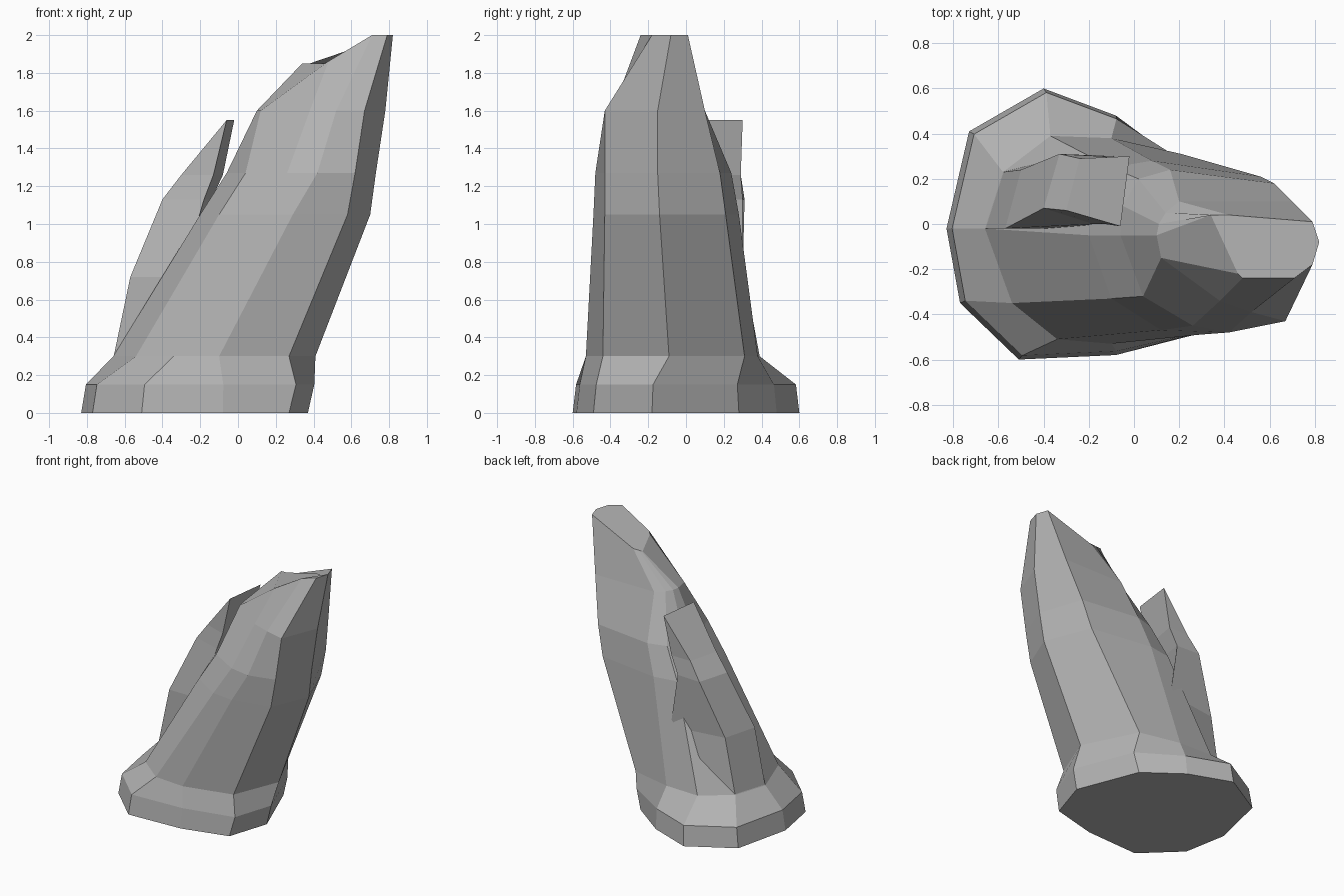
import bpy
import bmesh

cube = bpy.data.objects.get("Cube")
if cube:
    bpy.data.objects.remove(cube, do_unlink=True)


def make_material(name, colour):
    material = bpy.data.materials.new(name)
    material.use_nodes = True
    material.diffuse_color = colour
    shader = material.node_tree.nodes["Principled BSDF"]
    shader.inputs["Base Color"].default_value = colour
    shader.inputs["Roughness"].default_value = 0.9
    return material


def at_height(outline, z):
    """Lay a plan outline flat at one height."""
    return [(x, y, z) for x, y in outline]


def tilted(outline, x_start, z_start, slope, z_max):
    """Lay a plan outline on a plane that climbs towards +x."""
    return [(x, y, min(z_max, z_start + slope * max(0, x - x_start)))
            for x, y in outline]


def loft(name, rings, material):
    """Join matching outlines into one closed, faceted solid."""
    bm = bmesh.new()
    loops = [[bm.verts.new(point) for point in ring] for ring in rings]
    count = len(loops[0])
    for lower, upper in zip(loops, loops[1:]):
        for i in range(count):
            j = (i + 1) % count
            bm.faces.new((lower[i], lower[j], upper[j], upper[i]))
    bm.faces.new(loops[0][::-1])
    bm.faces.new(loops[-1])
    bmesh.ops.remove_doubles(bm, verts=bm.verts[:], dist=0.002)
    bmesh.ops.recalc_face_normals(bm, faces=bm.faces[:])
    mesh = bpy.data.meshes.new(name)
    bm.to_mesh(mesh)
    bm.free()
    mesh.materials.append(material)
    rock = bpy.data.objects.new(name, mesh)
    bpy.context.collection.objects.link(rock)
    return rock


stone = make_material("grey stone", (0.45, 0.45, 0.45, 1))

# Plan outlines, counter-clockwise from the left-hand (-x) corner
foot = [(-.83, -.02), (-.77, -.35), (-.51, -.6), (-.08, -.58), (.27, -.49),
        (.37, -.18), (.19, .28), (-.08, .48), (-.4, .6), (-.73, .41)]
rim = [(x * .97 + (.045 if x > 0 else 0), y * .97) for x, y in foot]
shoulder = [(-.66, -.02), (-.54, -.35), (-.34, -.51), (-.1, -.53), (.27, -.44),
            (.41, -.09), (.21, .31), (-.1, .38), (-.37, .39), (-.58, .23)]
waist = [(-.2, -.05), (-.1, -.33), (.12, -.47), (.29, -.49), (.58, -.43),
         (.7, -.14), (.56, .21), (.08, .28), (-.1, .25), (-.19, .1)]
bend = [(-.06, -.05), (.04, -.32), (.26, -.45), (.42, -.48), (.62, -.43),
        (.73, -.15), (.62, .18), (.16, .24), (.02, .2), (-.05, .08)]
crown = [(.1, -.05), (.12, -.15), (.38, -.34), (.52, -.39), (.67, -.43),
         (.78, -.15), (.7, .1), (.2, .1), (.14, .05), (.11, 0)]
tip = [(.34, .04), (.46, -.22), (.48, -.24), (.71, -.24), (.79, -.18),
       (.82, -.08), (.79, .01), (.42, .04), (.38, .04), (.35, .04)]

# Leaning pillar that grows out of a wide foot
loft("leaning_pillar", [
    at_height(foot, 0),
    at_height(rim, .15),
    at_height(shoulder, .3),
    at_height(waist, 1.05),
    at_height(bend, 1.27),
    at_height(crown, 1.6),
    tilted(tip, .46, 1.85, .62, 2),
], stone)

# Thin shard splitting away from the left-hand side
shard_root = [(-.66, -.02), (-.2, -.02), (-.1, .36), (-.58, .23)]
shard_belly = [(-.57, -.02), (-.3, -.02), (-.08, .3), (-.5, .24)]
shard_neck = [(-.4, .07), (-.18, 0), (-.14, .3), (-.33, .31)]
shard_throat = [(-.3, .06), (-.13, 0), (-.08, .29), (-.24, .29)]
shard_edge = [(-.06, -.01), (-.06, -.01), (-.02, .3), (-.02, .3)]
loft("side_shard", [
    at_height(shard_root, .29),
    at_height(shard_belly, .72),
    at_height(shard_neck, 1.13),
    at_height(shard_throat, 1.26),
    at_height(shard_edge, 1.55),
], stone)
